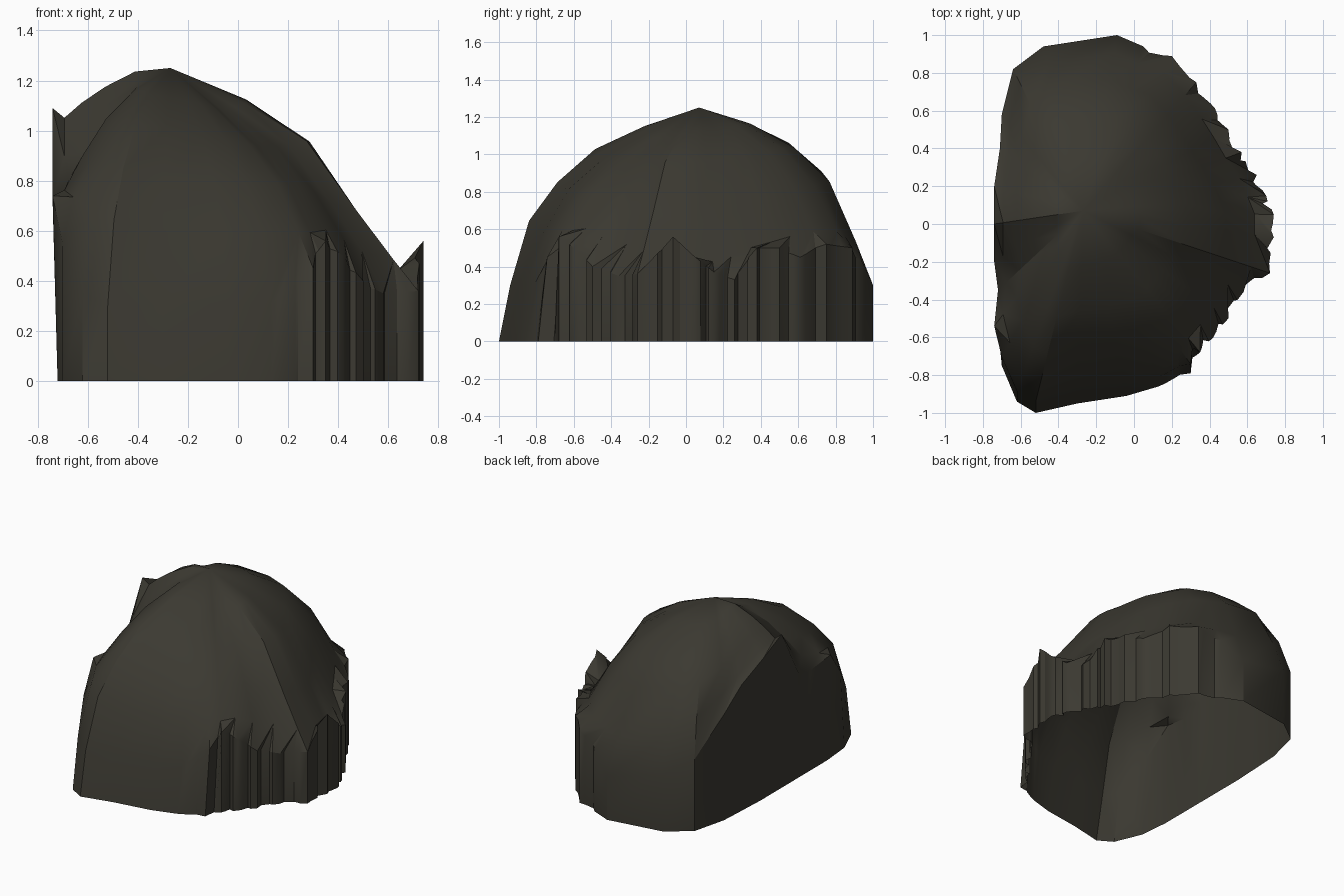
import bpy, bmesh, math, random
from mathutils import Vector, noise

cube = bpy.data.objects.get("Cube")
if cube:
    bpy.data.objects.remove(cube, do_unlink=True)
random.seed(4)

# Ground outline with the height of the wall top: x, y, height
OUTLINE = [
    (.74, .05, .45), (.74, -.07, .56), (.72, -.26, .36), (.58, -.36, .35),
    (.5, -.5, .4), (.42, -.6, .5), (.35, -.68, .56), (.3, -.79, .45),
    (.13, -.86, .31), (-.04, -.91, .31), (-.3, -.95, .31), (-.52, -1, .3),
    (-.62, -.94, .35), (-.7, -.75, .55), (-.74, -.54, .74), (-.72, -.35, .7),
    (-.74, -.2, .72), (-.74, 0, 1.09), (-.74, .2, 1), (-.71, .4, .88),
    (-.7, .58, .74), (-.64, .82, .5), (-.48, .94, .4), (-.09, 1, .3),
    (.05, .94, .43), (.2, .89, .5), (.33, .75, .52), (.43, .61, .45),
    (.5, .5, .5), (.57, .38, .5), (.65, .26, .33), (.7, .15, .37)]
PEAK = Vector((-.27, .07, 1.25))

# Dome heights on four rings, for eight directions counter-clockwise from +x
RINGS = (.3, .55, .75, .9)
SLOPES = [
    (1.12, .95, .62, .41), (1.15, 1.02, .83, .6),
    (1.17, 1.04, .87, .54), (1.19, 1.1, 1, .88),
    (1.24, 1.2, 1.15, 1.11), (1.17, 1.05, .92, .8),
    (1.13, 1, .82, .58), (1.09, .95, .78, .6)]


def make_material(name, colour):
    mat = bpy.data.materials.new(name)
    mat.use_nodes = True
    mat.diffuse_color = colour
    bsdf = mat.node_tree.nodes["Principled BSDF"]
    bsdf.inputs["Base Color"].default_value = colour
    bsdf.inputs["Roughness"].default_value = .9
    return mat


def pleats(a, b):
    """Points from a to b, with narrow stepped pleats on the curved side."""
    points = [a]
    if min(a.x, b.x) > 0:
        for step in (.3, .42, .75):
            p = a.lerp(b, step + random.uniform(-.05, .05))
            inward = (PEAK - p).to_2d().normalized() * random.uniform(0, .035)
            points.append(p + inward.to_3d())
    return points


def wall_top(p):
    """The front wall leans back; the others stand upright."""
    return Vector((p.x, p.y * .94 if p.y < -.7 else p.y, p.z))


def wall_foot(p):
    """The flat side tucks in slightly at the ground."""
    return Vector((max(p.x, -.72), p.y, 0))


def dome_point(p, ring):
    """A point on one ring of the dome, on the spoke towards p."""
    flat = (wall_top(p) - PEAK).to_2d()
    turn = math.atan2(flat.y, flat.x) / math.tau * len(SLOPES) % len(SLOPES)
    low = int(turn)
    here, after = SLOPES[low], SLOPES[(low + 1) % len(SLOPES)]
    z = here[ring] + (after[ring] - here[ring]) * (turn - low)
    x, y = PEAK.xy + flat * RINGS[ring]
    bump = noise.noise(Vector((x, y, ring)) * 4) * .025
    return Vector((x, y, z + bump))


def build_rock():
    corners = [Vector(c) for c in OUTLINE]
    n = len(corners)
    bm = bmesh.new()

    # Dome of faceted rings around the peak
    top = bm.verts.new(PEAK)
    rows = [[bm.verts.new(dome_point(p, r)) for p in corners]
            for r in range(len(RINGS))]
    for i in range(n):
        j = (i + 1) % n
        bm.faces.new((top, rows[0][i], rows[0][j]))
        for upper, lower in zip(rows, rows[1:]):
            bm.faces.new((upper[i], lower[i], lower[j], upper[j]))

    # Pleated wall, open at the ground
    sections = [pleats(corners[i], corners[(i + 1) % n]) for i in range(n)]
    sections = [[(bm.verts.new(wall_top(p)), bm.verts.new(wall_foot(p)))
                 for p in section] for section in sections]
    for i in range(n):
        j = (i + 1) % n
        strip = sections[i] + sections[j][:1]
        for (a, a_foot), (b, b_foot) in zip(strip, strip[1:]):
            bm.faces.new((rows[-1][i], a, b))
            bm.faces.new((a, a_foot, b_foot, b))
        bm.faces.new((rows[-1][i], strip[-1][0], rows[-1][j]))

    mesh = bpy.data.meshes.new("rock_shell")
    bm.to_mesh(mesh)
    bm.free()
    return mesh


# Open-bottomed boulder shell
mesh = build_rock()
mesh.materials.append(make_material("dark olive stone", (.044, .041, .031, 1)))
rock = bpy.data.objects.new("rock_shell", mesh)
bpy.context.collection.objects.link(rock)
bpy.ops.object.select_all(action='DESELECT')
rock.select_set(True)
bpy.context.view_layer.objects.active = rock
bpy.ops.object.shade_smooth_by_angle(angle=math.radians(30))
